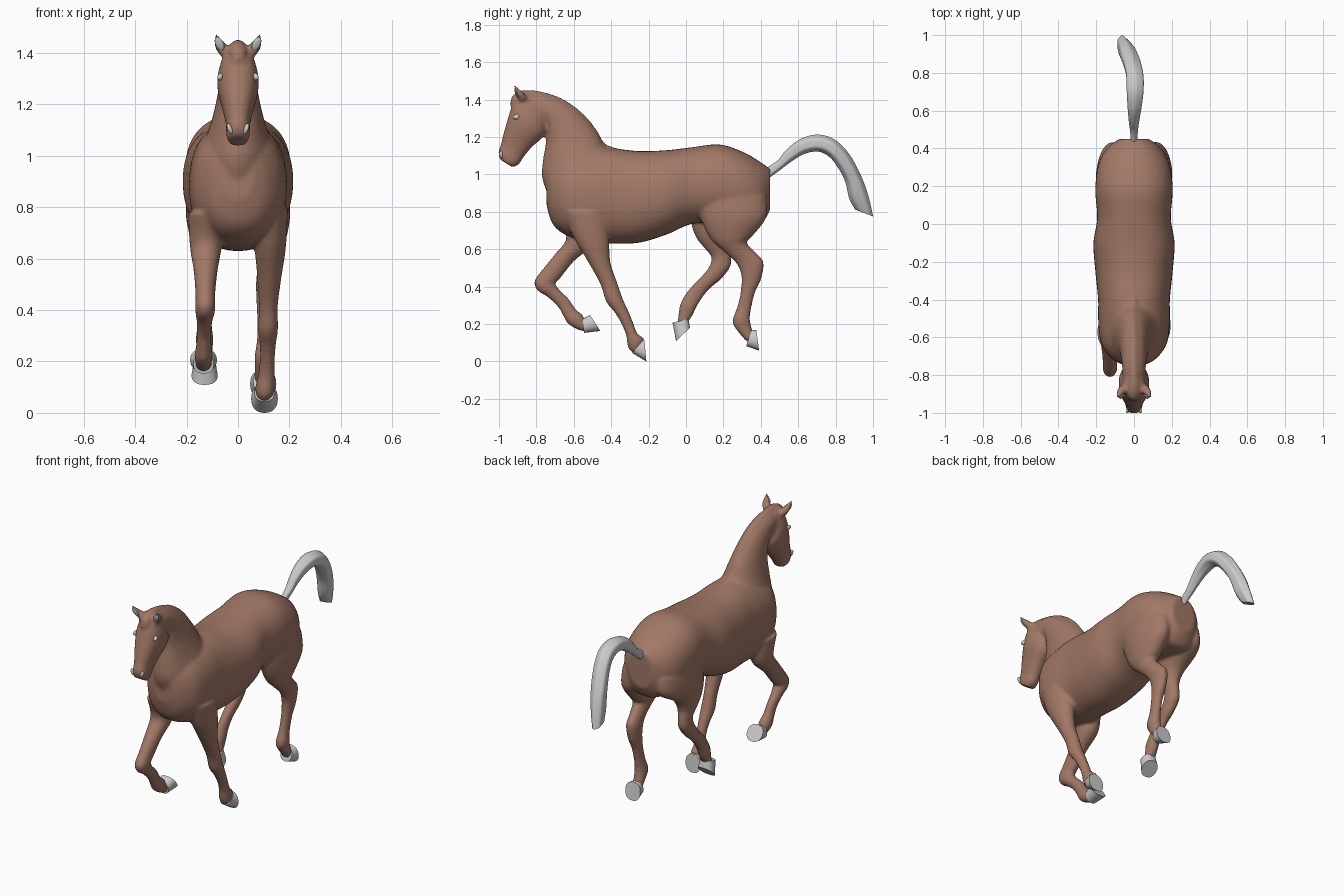
import bpy, bmesh, math
from mathutils import Vector


def material(name, rgb):
    m = bpy.data.materials.new(name)
    m.diffuse_color = (*rgb, 1)
    return m


BROWN = material("chestnut", (0.36, 0.19, 0.135))


def spline(rows, steps):
    """Catmull-Rom through rows of numbers."""
    out = []
    for i in range(len(rows) - 1):
        p = [rows[max(0, min(len(rows) - 1, i + k))] for k in (-1, 0, 1, 2)]
        for s in range(steps):
            t = s / steps
            out.append([b + .5 * t * (c - a + t * (2 * a - 5 * b + 4 * c - d + t * (3 * (b - c) + d - a)))
                        for a, b, c, d in zip(*p)])
    return out + [list(rows[-1])]


def loft(bm, rows, steps=5, power=2.0, ridges=0.0, n=28):
    """Each row: front y, z, back y, z, centre x, half width."""
    rings = []
    for ay, az, by, bz, x, w in spline(rows, steps):
        c = Vector((x, (ay + by) / 2, (az + bz) / 2))
        h = Vector((0, (ay - by) / 2, (az - bz) / 2))
        ring = []
        for k in range(n):
            a = 2 * math.pi * k / n
            e = 2 / power
            u = math.copysign(abs(math.cos(a)) ** e, math.cos(a))
            v = math.copysign(abs(math.sin(a)) ** e, math.sin(a))
            r = 1 + ridges * (math.cos(6 * a) - 1)
            ring.append(bm.verts.new(c + (h * u + Vector((w * v, 0, 0))) * r))
        rings.append(ring)
    faces = [bm.faces.new((p[k], p[(k + 1) % n], q[(k + 1) % n], q[k]))
             for p, q in zip(rings, rings[1:]) for k in range(n)]
    faces += [bm.faces.new(rings[0]), bm.faces.new(rings[-1])]
    bmesh.ops.recalc_face_normals(bm, faces=faces)


def finish(name, bm, mat=None, angle=None):
    me = bpy.data.meshes.new(name)
    bm.to_mesh(me)
    bm.free()
    ob = bpy.data.objects.new(name, me)
    bpy.context.collection.objects.link(ob)
    if mat:
        me.materials.append(mat)
    bpy.ops.object.select_all(action='DESELECT')
    ob.select_set(True)
    bpy.context.view_layer.objects.active = ob
    bpy.ops.object.shade_smooth_by_angle(angle=math.radians(angle or 60))
    return ob


body = bmesh.new()

# torso: y, centre z, half height, half width
torso = [(-.745, .93, .10, .06), (-.71, .90, .17, .12), (-.63, .89, .22, .175), (-.5, .885, .25, .19),
         (-.4, .885, .255, .19), (-.25, .88, .245, .205), (-.1, .905, .225, .215), (.03, .94, .205, .195),
         (.18, .95, .21, .205), (.31, .925, .193, .19), (.40, .90, .165, .145), (.45, .92, .11, .08)]
loft(body, [(y, z + h, y, z - h, 0, w) for y, z, h, w in torso], power=2.25, n=40)

# neck
loft(body, [(-.36, 1.12, -.72, .85, 0, .15), (-.43, 1.15, -.767, .97, 0, .125), (-.47, 1.22, -.767, 1.06, 0, .10),
            (-.545, 1.31, -.752, 1.15, 0, .08), (-.65, 1.39, -.745, 1.21, 0, .07),
            (-.76, 1.43, -.745, 1.26, 0, .063), (-.85, 1.44, -.80, 1.25, 0, .06)])

# mane ridge along the crest and forelock
loft(body, [(-.33, 1.13, -.35, 1.09, 0, .012), (-.43, 1.165, -.47, 1.12, 0, .018), (-.475, 1.235, -.53, 1.19, 0, .02),
            (-.545, 1.322, -.59, 1.25, 0, .022), (-.65, 1.40, -.68, 1.33, 0, .024), (-.76, 1.44, -.76, 1.37, 0, .026),
            (-.86, 1.452, -.84, 1.39, 0, .03), (-.925, 1.425, -.88, 1.38, 0, .035), (-.942, 1.37, -.90, 1.36, 0, .025)])

# head
loft(body, [(-.87, 1.44, -.77, 1.40, 0, .045), (-.91, 1.41, -.75, 1.30, 0, .066), (-.935, 1.355, -.742, 1.25, 0, .08),
            (-.955, 1.29, -.765, 1.20, 0, .077), (-.975, 1.22, -.825, 1.145, 0, .06),
            (-.99, 1.16, -.87, 1.09, 0, .047), (-1.003, 1.12, -.893, 1.055, 0, .046),
            (-.995, 1.08, -.925, 1.037, 0, .038)], power=2.3)

# support foreleg
loft(body, [(-.66, .80, -.42, .80, .12, .075), (-.60, .66, -.41, .64, .125, .062), (-.516, .52, -.404, .53, .122, .047),
            (-.457, .41, -.367, .42, .118, .037), (-.427, .32, -.338, .335, .117, .039),
            (-.38, .26, -.31, .275, .116, .032), (-.345, .20, -.283, .21, .114, .029),
            (-.32, .14, -.26, .15, .11, .033), (-.309, .072, -.225, .125, .105, .038),
            (-.275, .04, -.228, .11, .103, .034)])

# lifted foreleg
loft(body, [(-.68, .78, -.47, .78, -.12, .075), (-.64, .66, -.50, .63, -.125, .062), (-.70, .575, -.60, .535, -.126, .047),
            (-.765, .495, -.672, .445, -.127, .039), (-.810, .43, -.705, .412, -.127, .039),
            (-.795, .38, -.69, .402, -.128, .038), (-.745, .348, -.673, .378, -.13, .032),
            (-.69, .298, -.627, .335, -.132, .028), (-.657, .245, -.588, .278, -.133, .03),
            (-.632, .203, -.553, .25, -.134, .036), (-.575, .168, -.545, .228, -.134, .032),
            (-.53, .16, -.535, .22, -.134, .032)])

# trailing hind leg
loft(body, [(.05, .88, .43, .88, .11, .085), (.08, .76, .43, .77, .118, .085), (.13, .655, .355, .67, .12, .064),
            (.20, .59, .325, .635, .118, .048), (.265, .53, .375, .58, .112, .038), (.292, .475, .415, .53, .108, .038),
            (.296, .42, .402, .44, .106, .034), (.288, .35, .37, .37, .104, .029), (.27, .28, .35, .29, .102, .028),
            (.248, .21, .342, .235, .1, .035), (.285, .15, .348, .19, .098, .032), (.33, .1, .36, .15, .098, .032)])

# forward hind leg
loft(body, [(.04, .88, .43, .88, -.11, .085), (.025, .76, .42, .78, -.118, .085), (.05, .67, .28, .69, -.122, .064),
            (.095, .61, .238, .62, -.125, .048), (.135, .56, .24, .567, -.127, .038), (.125, .51, .238, .508, -.128, .038),
            (.085, .457, .19, .443, -.129, .034), (.04, .412, .123, .385, -.13, .029), (-.003, .36, .077, .325, -.13, .028),
            (-.033, .30, .052, .283, -.13, .034), (-.04, .25, .037, .25, -.13, .032), (-.05, .19, .01, .21, -.13, .032)])

# ears
for s in (-1, 1):
    loft(body, [(-.89, 1.385, -.845, 1.405, s * .052, .022), (-.902, 1.42, -.865, 1.435, s * .066, .026),
                (-.914, 1.45, -.893, 1.458, s * .078, .016), (-.922, 1.474, -.914, 1.478, s * .086, .005)], n=14)

# fuse the body into one smooth skin
horse = finish("body", body, BROWN)
remesh = horse.modifiers.new("fuse", 'REMESH')
remesh.mode = 'VOXEL'
remesh.voxel_size = .0095
remesh.use_smooth_shade = True
smooth = horse.modifiers.new("soften", 'SMOOTH')
smooth.factor = .5
smooth.iterations = 5

# hooves
hooves = {
    "front_hoof_left": [(-.287, .045, -.23, .115, .103, .039), (-.212, .0, -.222, .112, .103, .052)],
    "front_hoof_right": [(-.545, .153, -.556, .226, -.134, .04), (-.458, .163, -.513, .249, -.134, .052)],
    "hind_hoof_left": [(.322, .082, .347, .166, .098, .039), (.391, .058, .376, .168, .098, .051)],
    "hind_hoof_right": [(-.072, .207, .012, .228, -.13, .04), (-.053, .109, .022, .181, -.13, .051)],
}
for name, rows in hooves.items():
    bm = bmesh.new()
    loft(bm, rows, steps=3, power=2.3, n=24)
    finish(name, bm, angle=40)

# tail
bm = bmesh.new()
loft(bm, [(.43, 1.035, .45, .985, 0, .018), (.49, 1.075, .505, 1.025, 0, .023), (.535, 1.13, .565, 1.07, .0, .03),
          (.607, 1.187, .634, 1.11, .003, .04), (.70, 1.213, .707, 1.122, .006, .048),
          (.794, 1.187, .765, 1.095, .005, .049), (.874, 1.107, .81, 1.04, -.008, .049),
          (.94, .984, .85, .965, -.028, .047), (.978, .875, .873, .87, -.045, .04),
          (1.0, .775, .905, .812, -.062, .028)], ridges=.04, n=36)
finish("tail", bm)


# small grey head details
def blob(name, pos, size, turn):
    bpy.ops.mesh.primitive_uv_sphere_add(segments=16, ring_count=10, location=pos, rotation=turn)
    ob = bpy.context.object
    ob.name = name
    ob.scale = size
    bpy.ops.object.shade_smooth()


for s, side in ((-1, "right"), (1, "left")):
    blob("eye_" + side, (s * .067, -.905, 1.308), (.012, .022, .014), (.2, 0, s * .35))
    blob("nostril_" + side, (s * .031, -.988, 1.105), (.010, .012, .022), (.3, s * .3, s * .5))
    blob("inner_ear_" + side, (s * .072, -.908, 1.436), (.016, .006, .028), (.35, s * .42, s * .2))
